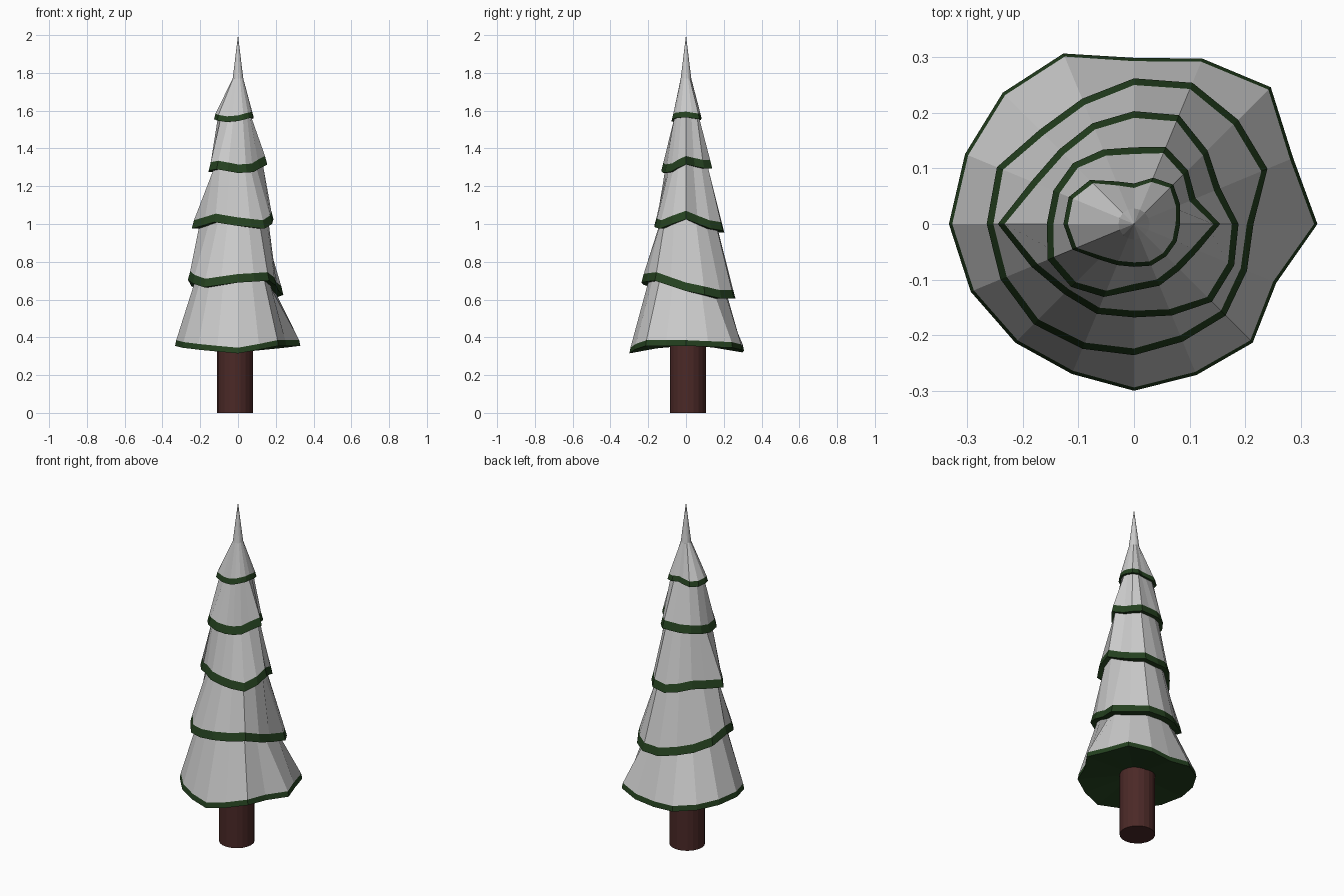
import bpy, math

if "Cube" in bpy.data.objects:
    bpy.data.objects.remove(bpy.data.objects["Cube"])

SIDES = 16
# Rim radius of each tier, counter-clockwise from +x
RADII = [
    [.33, .31, .348, .322, .299, .332, .334, .329, .333, .318, .302, .292, .30, .294, .302, .277],
    [.215, .26, .265, .275, .262, .244, .24, .267, .265, .26, .255, .243, .236, .229, .233, .22],
    [.188, .168, .187, .212, .203, .196, .19, .20, .245, .20, .178, .175, .168, .178, .198, .195],
    [.155, .12, .137, .15, .138, .145, .155, .157, .157, .168, .16, .142, .12, .12, .117, .125],
    [.083, .09, .10, .09, .073, .083, .112, .127, .127, .12, .09, .08, .077, .081, .082, .083],
]
# Snow edge height of each tier at every second corner
HEIGHTS = [
    [.385, .375, .35, .37, .385, .365, .345, .385],
    [.69, .65, .65, .68, .75, .71, .735, .745],
    [1.07, 1.02, 1.0, 1.03, 1.02, 1.055, 1.035, 1.02],
    [1.36, 1.34, 1.34, 1.34, 1.32, 1.335, 1.315, 1.32],
    [1.595, 1.585, 1.59, 1.58, 1.585, 1.57, 1.575, 1.59],
]
BAND = [.03, .045, .045, .045, .03]
LIP = [.006, .012, .012, .012, .008]


def material(name, rgb):
    m = bpy.data.materials.new(name)
    m.diffuse_color = (*rgb, 1)
    m.use_nodes = True
    m.node_tree.nodes["Principled BSDF"].inputs["Base Color"].default_value = m.diffuse_color
    return m


def height(tier, k):
    h = HEIGHTS[tier]
    return (h[k // 2] + h[((k + 1) // 2) % 8]) / 2


def ring(tier, scale=1, inset=0, drop=0):
    pts = []
    for k in range(SIDES):
        a = 2 * math.pi * k / SIDES
        r = RADII[tier][k] * scale - inset
        pts.append((r * math.cos(a), r * math.sin(a), height(tier, k) - drop))
    return pts


def loft(name, rings, mat=None):
    """Skin rings from bottom to top; a one-point ring is a tip."""
    verts, faces, starts = [], [], []
    for r in rings:
        starts.append(len(verts))
        verts += r
    for i in range(len(rings) - 1):
        a, b = starts[i], starts[i + 1]
        for k in range(SIDES):
            n = (k + 1) % SIDES
            if len(rings[i]) == 1:
                faces.append((a, b + n, b + k))
            elif len(rings[i + 1]) == 1:
                faces.append((a + k, a + n, b))
            else:
                faces.append((a + k, a + n, b + n, b + k))
    mesh = bpy.data.meshes.new(name)
    mesh.from_pydata(verts, [], faces)
    ob = bpy.data.objects.new(name, mesh)
    bpy.context.collection.objects.link(ob)
    if mat:
        mesh.materials.append(mat)
    return ob


green = material("needle_green", (.018, .053, .014))
brown = material("bark_brown", (.07, .022, .02))

for t in range(5):
    edge = ring(t, inset=LIP[t])
    # Green underside and rim band
    under = [(0, 0, .37)] if t == 0 else ring(t, .85, drop=BAND[t])
    loft(f"needle_rim_{t + 1}", [under, ring(t, drop=BAND[t]), edge], green)
    # Snow skirt, reaching up under the next tier or to the tip
    if t < 4:
        top = [ring(t + 1, .85, drop=BAND[t + 1])]
    else:
        neck = [(.028 * math.cos(2 * math.pi * k / SIDES),
                 .028 * math.sin(2 * math.pi * k / SIDES), 1.77) for k in range(SIDES)]
        top = [neck, [(0, 0, 2)]]
    loft(f"snow_{t + 1}", [edge] + top)

# Trunk
bpy.ops.mesh.primitive_cylinder_add(vertices=20, radius=.095, depth=.4,
                                    location=(-.015, .01, .2))
trunk = bpy.context.object
trunk.name = "trunk"
trunk.data.materials.append(brown)
